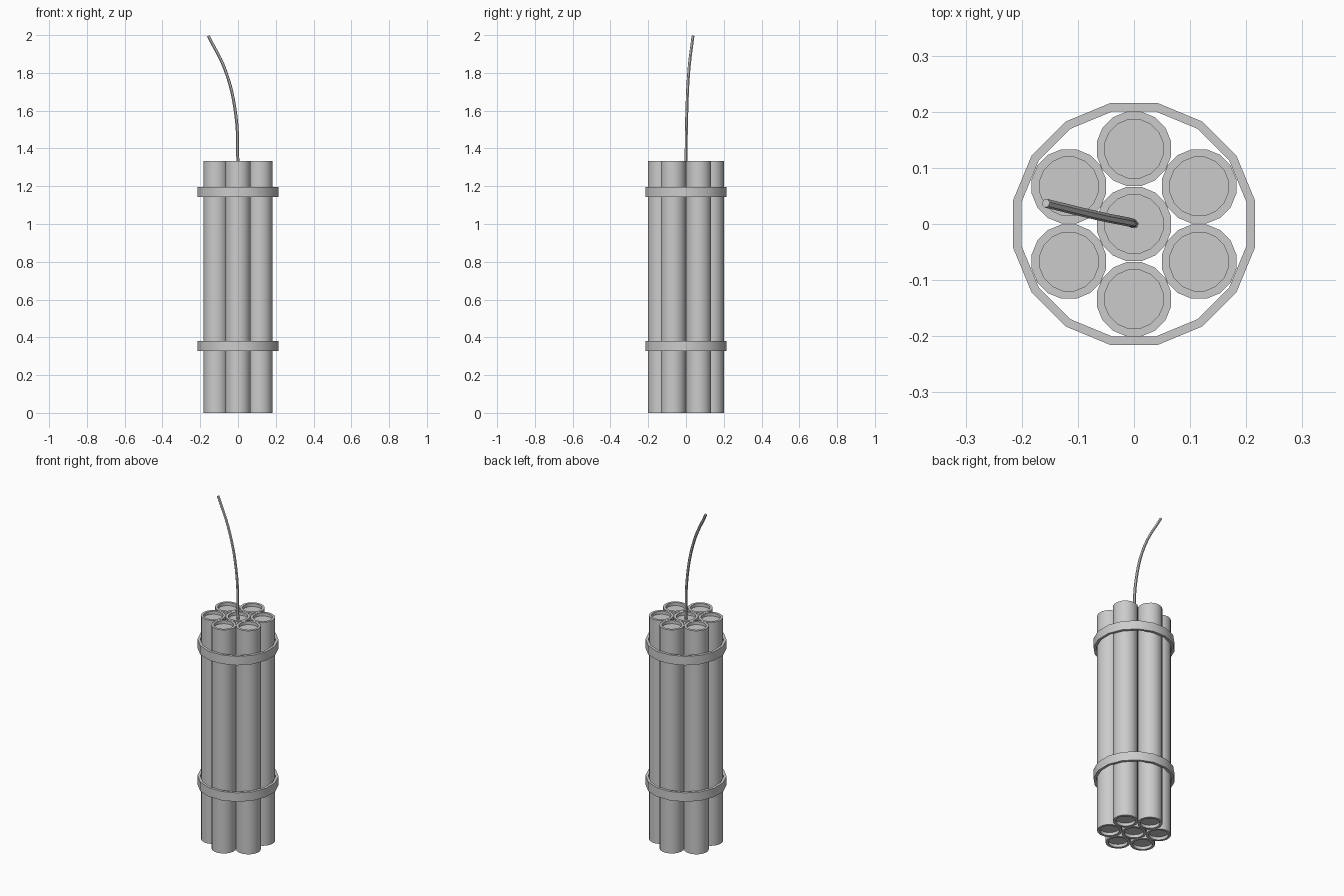
import bpy, bmesh, math

if "Cube" in bpy.data.objects:
    bpy.data.objects.remove(bpy.data.objects["Cube"])

SIDES = 16
HEIGHT = 1.333


def lathe(name, profile, centre=(0, 0), closed=False):
    """Revolve an (r, z) profile in 16 flat-topped sides; open ends are capped."""
    bm = bmesh.new()
    rings = []
    for r, z in profile:
        ring = []
        for i in range(SIDES):
            a = 2 * math.pi * (i + 0.5) / SIDES
            ring.append(bm.verts.new((r * math.cos(a), r * math.sin(a), z)))
        rings.append(ring)
    pairs = list(zip(rings, rings[1:]))
    if closed:
        pairs.append((rings[-1], rings[0]))
    for a, b in pairs:
        for i in range(SIDES):
            j = (i + 1) % SIDES
            bm.faces.new((a[i], a[j], b[j], b[i]))
    if not closed:
        bm.faces.new(rings[0])
        bm.faces.new(rings[-1])
    bmesh.ops.recalc_face_normals(bm, faces=bm.faces)
    mesh = bpy.data.meshes.new(name)
    bm.to_mesh(mesh)
    bm.free()
    obj = bpy.data.objects.new(name, mesh)
    obj.location = (*centre, 0)
    bpy.context.collection.objects.link(obj)
    return obj


def smooth(obj):
    bpy.ops.object.select_all(action='DESELECT')
    obj.select_set(True)
    bpy.context.view_layer.objects.active = obj
    bpy.ops.object.shade_smooth_by_angle(angle=math.radians(35))


# Seven tubes with recessed end caps
R, RI, DEPTH = 0.0675, 0.053, 0.018
tube_profile = [(RI, DEPTH), (RI, 0), (R, 0),
                (R, HEIGHT), (RI, HEIGHT), (RI, HEIGHT - DEPTH)]
centres = [(0, 0)]
for k in range(6):
    a = math.radians(30 + 60 * k)
    centres.append((0.134 * math.cos(a), 0.134 * math.sin(a)))
for n, c in enumerate(centres):
    smooth(lathe(f"tube_{n + 1}", tube_profile, c))

# Two flat straps around the bundle
for name, z in (("lower_strap", 0.328), ("upper_strap", 1.142)):
    smooth(lathe(name, [(0.204, z), (0.2195, z), (0.2195, z + 0.053), (0.204, z + 0.053)],
                 closed=True))

# Curved cord rising from the middle tube
curve = bpy.data.curves.new("cord", 'CURVE')
curve.dimensions = '3D'
curve.bevel_depth = 0.008
curve.bevel_resolution = 1
curve.resolution_u = 6
curve.use_fill_caps = True
spline = curve.splines.new('BEZIER')
path = [(0, 0, 1.31), (-0.012, 0.004, 1.58), (-0.066, 0.015, 1.81), (-0.157, 0.037, 1.995)]
spline.bezier_points.add(len(path) - 1)
for p, co in zip(spline.bezier_points, path):
    p.co = co
    p.handle_left_type = p.handle_right_type = 'AUTO'
cord = bpy.data.objects.new("cord", curve)
bpy.context.collection.objects.link(cord)
bpy.ops.object.select_all(action='DESELECT')
cord.select_set(True)
bpy.context.view_layer.objects.active = cord
bpy.ops.object.convert(target='MESH')
smooth(bpy.context.view_layer.objects.active)
